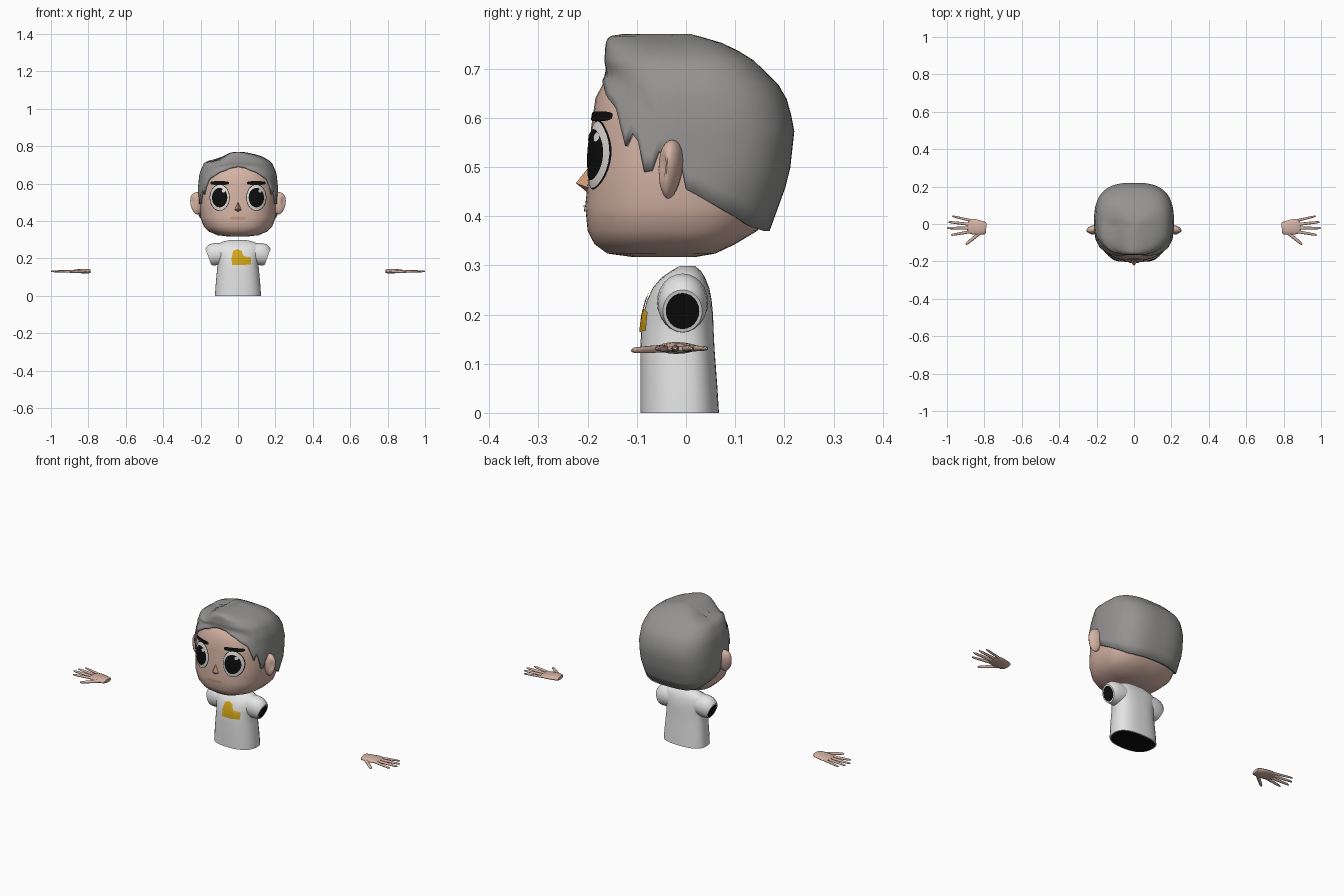
import bpy, bmesh, math
from mathutils import Vector, Matrix

if "Cube" in bpy.data.objects:
    bpy.data.objects.remove(bpy.data.objects["Cube"])


def material(name, r, g, b):
    m = bpy.data.materials.new(name)
    m.diffuse_color = (r, g, b, 1)
    m.use_nodes = True
    m.node_tree.nodes["Principled BSDF"].inputs["Base Color"].default_value = m.diffuse_color
    return m


SKIN = material("skin", .66, .45, .37)
HAIR = material("grey hair", .30, .295, .29)
WHITE = material("shirt white", .78, .78, .78)
EYE = material("eye white", .74, .70, .67)
BLACK = material("black", .004, .004, .004)
PEACH = material("peach", .62, .34, .19)
YELLOW = material("yellow", .66, .38, .01)


def finish(name, bm, mats, angle=45):
    me = bpy.data.meshes.new(name)
    bm.to_mesh(me)
    bm.free()
    ob = bpy.data.objects.new(name, me)
    bpy.context.collection.objects.link(ob)
    for m in mats:
        me.materials.append(m)
    bpy.ops.object.select_all(action='DESELECT')
    ob.select_set(True)
    bpy.context.view_layer.objects.active = ob
    bpy.ops.object.shade_smooth_by_angle(angle=math.radians(angle))
    return ob


def skin(bm, rings, start=True, end=True, start_mat=0, end_mat=0):
    """Bridge rings of points, optionally closing both ends."""
    vs = [[bm.verts.new(p) for p in r] for r in rings]
    faces, n = [], len(vs[0])
    for a, b in zip(vs, vs[1:]):
        for j in range(n):
            k = (j + 1) % n
            faces.append(bm.faces.new((a[j], a[k], b[k], b[j])))
    if start:
        f = bm.faces.new(vs[0][::-1])
        f.material_index = start_mat
        faces.append(f)
    if end:
        f = bm.faces.new(vs[-1])
        f.material_index = end_mat
        faces.append(f)
    if start and end:
        bmesh.ops.recalc_face_normals(bm, faces=faces)


def at(profile, z):
    """Interpolate (half width, front, back) at height z."""
    if z <= profile[0][0]:
        return profile[0][1:]
    for a, b in zip(profile, profile[1:]):
        if z <= b[0]:
            t = (z - a[0]) / max(b[0] - a[0], 1e-6)
            return [p + (q - p) * t for p, q in zip(a[1:], b[1:])]
    return profile[-1][1:]


def radius(dims, a, p):
    hx, yf, yb = dims
    hy = -yf if math.cos(a) > 0 else yb
    return (abs(math.sin(a) / hx) ** p + abs(math.cos(a) / hy) ** p) ** (-1 / p)


def section(dims, z, n, p):
    out = []
    for i in range(n):
        a = math.tau * i / n
        r = radius(dims, a, p)
        out.append((r * math.sin(a), -r * math.cos(a), z))
    return out


def front_of(profile, p):
    def surf(x, z):
        hx, yf, _ = at(profile, z)
        return yf * max(0, 1 - abs(x / hx) ** p) ** (1 / p)
    return surf


def plate(name, outline, surf, off, mat):
    """Thin painted plate that follows a front surface."""
    n = len(outline)
    cx, cz = sum(p[0] for p in outline) / n, sum(p[1] for p in outline) / n
    bm = bmesh.new()
    place = lambda x, z: bm.verts.new((x, surf(x, z) - off, z))
    mid = place(cx, cz)
    rings = [[place(cx + (x - cx) * t, cz + (z - cz) * t) for x, z in outline]
             for t in (.25, .5, .75, 1)]
    for j in range(n):
        k = (j + 1) % n
        bm.faces.new((mid, rings[0][j], rings[0][k]))
        for a, b in zip(rings, rings[1:]):
            bm.faces.new((a[j], b[j], b[k], a[k]))
    return finish(name, bm, [mat])


def oval(cx, cz, w, h, p=2, slope=0, n=28):
    pts = []
    for i in range(n):
        c, s = math.cos(math.tau * i / n), math.sin(math.tau * i / n)
        x = math.copysign(abs(c) ** (2 / p), c) * w
        pts.append((cx + x, cz + math.copysign(abs(s) ** (2 / p), s) * h + slope * x))
    return pts


# Head: height, half width, front, back
HEAD = [(.317, .05, -.11, .02), (.324, .11, -.16, .06), (.343, .155, -.186, .10),
        (.37, .183, -.2, .145), (.42, .201, -.205, .175), (.5, .204, -.196, .19),
        (.58, .2, -.193, .195), (.64, .19, -.184, .18), (.675, .175, -.166, .165),
        (.71, .135, -.135, .12), (.73, .07, -.08, .07)]
HP = 2.5
bm = bmesh.new()
skin(bm, [section(h[1:], h[0], 48, HP) for h in HEAD])
finish("head", bm, [SKIN])

# Hair shell with a hairline that depends on the angle from the front
CROWN = [(.37, .19, -.12, .17), (.48, .213, -.125, .21), (.58, .214, -.135, .221),
         (.655, .206, -.155, .2), (.715, .18, -.166, .14), (.745, .13, -.164, .092),
         (.757, .09, -.162, .06), (.766, .05, -.155, .025), (.77, .02, -.13, .01)]
HAIRLINE = [(0, .69), (15, .685), (30, .665), (45, .63), (51, .61), (55, .545),
            (58, .54), (62, .60), (66, .49), (71, .49), (75, .53), (86, .53),
            (90, .455), (112, .41), (130, .378), (145, .37), (180, .37)]
COLS, ROWS = 96, 14
rings = [[] for _ in range(ROWS + 1)]
for i in range(COLS):
    a = math.tau * i / COLS
    deg = math.degrees(min(a, math.tau - a))
    low = at(HAIRLINE, deg)[0]
    for row in range(ROWS + 1):
        z = low + (.77 - low) * (1 - (1 - row / ROWS) ** 1.6)
        r = radius(at(CROWN, z), a, 2.8)
        if z < .71:
            r = max(r, radius(at(HEAD, z), a, HP) + .011)
        x, y = r * math.sin(a), -r * math.cos(a)
        # parting groove beside the quiff
        if z > .69:
            fade = min(1, (z - .69) / .04) * min(1, max(0, (.1 - y) / .1))
            z -= .026 * fade * math.exp(-((x + .11) / .045) ** 2)
        rings[row].append((x, y, z))
bm = bmesh.new()
skin(bm, rings, start=False)
hair = finish("hair", bm, [HAIR], 50)
shell = hair.modifiers.new("thickness", 'SOLIDIFY')
shell.thickness, shell.offset = .013, -1

# Ears, narrower at the lobe
for s, side in ((1, "right"), (-1, "left")):
    bm = bmesh.new()
    bmesh.ops.create_uvsphere(bm, u_segments=20, v_segments=12, radius=1)
    for v in bm.verts:
        x, y, z = v.co
        k = .82 + .18 * z
        hollow = .25 * math.exp(-6 * ((x - .75) ** 2 + (y + .6) ** 2 + (z - .1) ** 2))
        v.co = (s * (.217 + .047 * k * (x - hollow)),
                -.032 + .029 * k * (y + 2 * hollow) - .008 * x + .004 * z, .495 + .06 * z)
    bmesh.ops.recalc_face_normals(bm, faces=bm.faces)
    finish(side + "_ear", bm, [SKIN])

# Face details
face = front_of(HEAD, HP)
for s, side in ((1, "right"), (-1, "left")):
    cx, cz = s * .098, .525

    def bulge(x, z, cx=cx, cz=cz):
        d = ((x - cx) / .052) ** 2 + ((z - cz) / .068) ** 2
        return face(x, z) - .009 * max(0, 1 - d)
    plate(side + "_eye_rim", oval(cx, cz, .054, .071), bulge, .002, BLACK)
    plate(side + "_eye", oval(cx, cz, .051, .068), bulge, .0035, EYE)
    plate(side + "_pupil", oval(cx, cz, .041, .052), bulge, .005, BLACK)
    plate(side + "_eye_glint", oval(cx + .02, cz + .036, .009, .009), bulge, .0065, EYE)
    plate(side + "_eyebrow", oval(s * .098, .603, .05, .010, 3.5, -s * .04 + .04 * s), face, .005, BLACK)
plate("mouth", oval(0, .416, .042, .009, 2.5), face, .003, PEACH)

bm = bmesh.new()
top, left, right, low, tip = [bm.verts.new(c) for c in (
    (0, -.188, .512), (-.03, -.186, .453), (.03, -.186, .453), (0, -.195, .444), (0, -.224, .467))]
for f in ((top, left, tip), (top, tip, right), (left, low, tip), (low, right, tip)):
    bm.faces.new(f)
bm.faces.new((top, right, low, left))
bmesh.ops.recalc_face_normals(bm, faces=bm.faces)
finish("nose", bm, [PEACH], 20)

# Shirt body with a dark opening below
TORSO = [(0, .123, -.093, .067), (.05, .12, -.093, .064), (.13, .113, -.093, .058),
         (.17, .109, -.091, .056), (.2, .112, -.087, .055), (.23, .12, -.079, .052),
         (.255, .125, -.067, .047), (.275, .115, -.05, .039), (.29, .08, -.028, .029),
         (.299, .04, -.012, .018)]
bm = bmesh.new()
skin(bm, [section((.118, -.088, .062), 0, 40, 2.5)] +
     [section(t[1:], t[0], 40, 2.5) for t in TORSO], start_mat=1)
finish("shirt", bm, [WHITE, BLACK])

# Sleeves with dark openings
for s, side in ((1, "right"), (-1, "left")):
    rings = []
    for x, z, ry, rz in ((.06, .228, .05, .055), (.10, .225, .052, .062), (.13, .22, .05, .060),
                         (.148, .213, .045, .053), (.158, .207, .040, .046), (.158, .207, .034, .039)):
        ring = []
        for i in range(24):
            a = math.tau * i / 24
            u = math.sin(a) * rz
            ring.append((s * (x + .345 * u), -.007 + ry * math.cos(a), z + .94 * u))
        rings.append(ring)
    bm = bmesh.new()
    skin(bm, rings, end_mat=1)
    finish(side + "_sleeve", bm, [WHITE, BLACK])

# Plain patch on the chest
plate("chest_patch", [(-.033, .166), (.02, .164), (.07, .168), (.07, .205), (.03, .212),
                      (.02, .24), (-.003, .25), (-.026, .24), (-.034, .205)],
      front_of(TORSO, 2.5), .004, YELLOW)


# Hands: flat palm, four fingers and a thumb
def tube(bm, s, stations, n=12):
    """Stations: x, y, half width, half height, z."""
    d = Vector(stations[-1][:2]) - Vector(stations[0][:2])
    d.normalize()
    rings = []
    for x, y, w, h, z in stations:
        ring = []
        for i in range(n):
            c, q = math.cos(math.tau * i / n), math.sin(math.tau * i / n)
            ring.append((s * (x - d.y * w * c), y + d.x * w * c, z + h * q))
        rings.append(ring)
    skin(bm, rings)


FINGERS = [(.868, .018, .972, .042, .0065), (.875, -.002, .993, .011, .0075),
           (.875, -.022, 1.0, -.022, .0078), (.868, -.04, .978, -.059, .0075),
           (.815, -.04, .9, -.11, .009)]
for s, side in ((1, "right"), (-1, "left")):
    bm = bmesh.new()
    tube(bm, s, [(.79, -.022, .026, .009, .132), (.798, -.022, .034, .012, .132),
                 (.83, -.019, .04, .012, .132), (.86, -.014, .042, .010, .132),
                 (.88, -.012, .038, .008, .131), (.89, -.012, .03, .004, .131)], 16)
    for x0, y0, x1, y1, r in FINGERS:
        drop = .004 if r > .0085 else 0
        tube(bm, s, [(x0 + (x1 - x0) * t, y0 + (y1 - y0) * t, r * k, r * k * .85, .131 - drop * t)
                     for t, k in ((0, 1.1), (.4, 1), (.7, .9), (.92, .75), (1, .35))], 10)
    finish(side + "_hand", bm, [SKIN])
